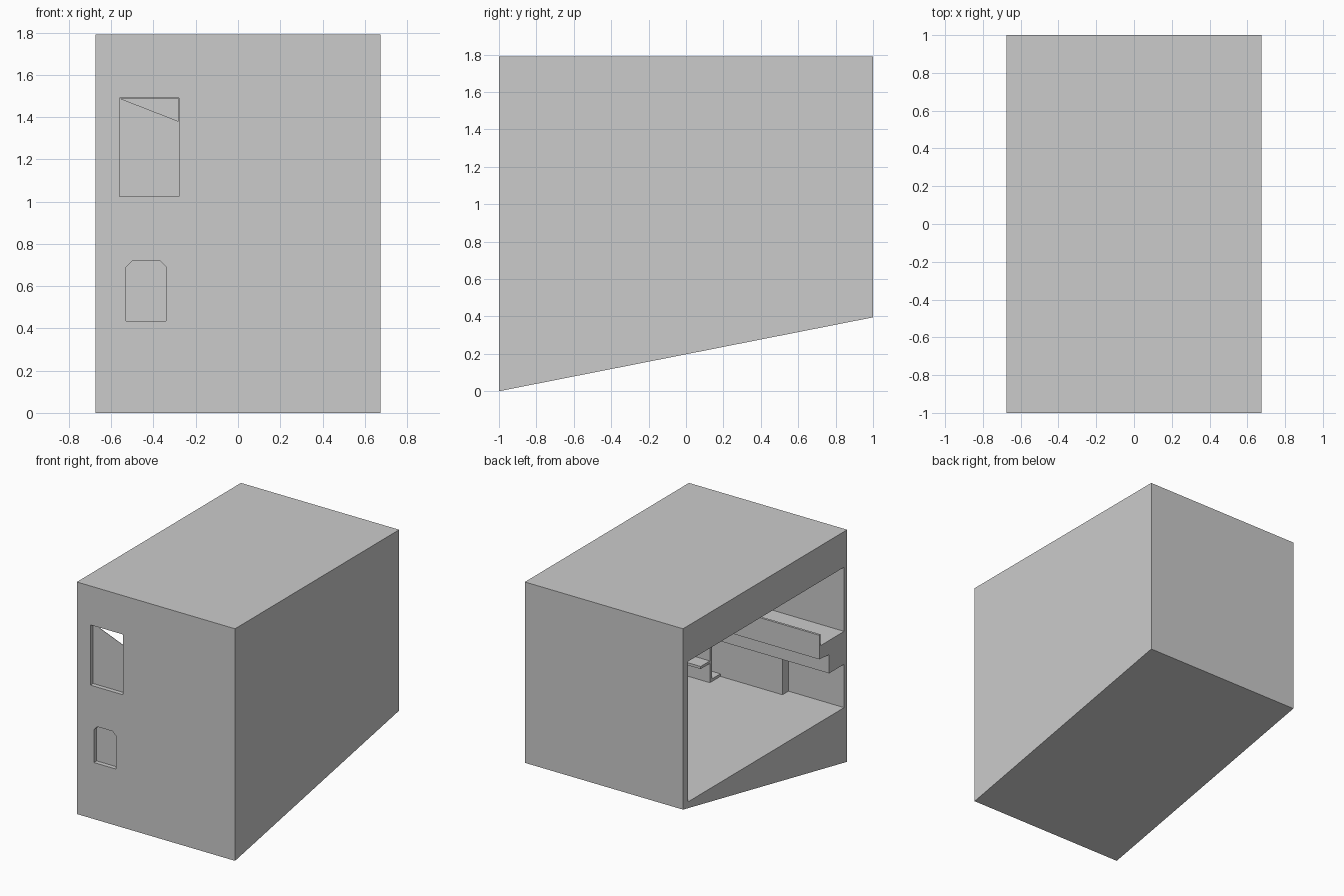
import bpy
import bmesh
from mathutils import Vector

cube = bpy.data.objects.get("Cube")
if cube:
    bpy.data.objects.remove(cube, do_unlink=True)

plaster = bpy.data.materials.new("plain_grey")
plaster.use_nodes = True
GREY = (0.6, 0.6, 0.6, 1)
plaster.diffuse_color = GREY
plaster.node_tree.nodes["Principled BSDF"].inputs["Base Color"].default_value = GREY


def prism(name, profile, axis, start, end):
    """Extrude a 2D profile along x (profile is y, z) or y (profile is x, z)."""
    bm = bmesh.new()
    place = (lambda a, b: (start, a, b)) if axis == "x" else (lambda a, b: (a, start, b))
    face = bm.faces.new([bm.verts.new(place(a, b)) for a, b in profile])
    grown = bmesh.ops.extrude_face_region(bm, geom=[face])["geom"]
    step = end - start
    offset = Vector((step, 0, 0)) if axis == "x" else Vector((0, step, 0))
    bmesh.ops.translate(bm, vec=offset,
                        verts=[g for g in grown if isinstance(g, bmesh.types.BMVert)])
    bmesh.ops.recalc_face_normals(bm, faces=bm.faces)
    mesh = bpy.data.meshes.new(name)
    bm.to_mesh(mesh)
    bm.free()
    mesh.materials.append(plaster)
    obj = bpy.data.objects.new(name, mesh)
    bpy.context.collection.objects.link(obj)
    return obj


def rect(a0, a1, b0, b1):
    return [(a0, b0), (a1, b0), (a1, b1), (a0, b1)]


def carve(target, cutter):
    """Subtract the cutter from the target, then discard the cutter."""
    cutter.hide_render = True
    mod = target.modifiers.new("carve", "BOOLEAN")
    mod.operation = "DIFFERENCE"
    mod.solver = "EXACT"
    mod.object = cutter
    bpy.context.view_layer.objects.active = target
    bpy.ops.object.modifier_apply(modifier=mod.name)
    bpy.data.objects.remove(cutter, do_unlink=True)


SIDE = 0.675          # half width of the building
INNER = 0.64          # inside of the closed side wall
FRONT = -0.963        # inside of the front wall
FLOOR, CEILING = 0.432, 1.515

# Building shell with sloping underside, hollow and open on one side
shell = prism("building_shell", [(-1, 0), (1, 0.395), (1, 1.79), (-1, 1.79)],
              "x", -SIDE, SIDE)
carve(shell, prism("room_cutter", rect(FRONT, 0.94, FLOOR, CEILING),
                   "x", -SIDE - 0.1, INNER))

# Upper window recess, with a three-cornered gap at its top
carve(shell, prism("window_cutter", rect(-0.56, -0.28, 1.025, 1.49),
                   "y", -1.1, FRONT - 0.003))
carve(shell, prism("gap_cutter", [(-0.56, 1.489), (-0.281, 1.38), (-0.281, 1.489)],
                   "y", -1.1, FRONT + 0.05))

# Lower doorway recess with clipped top corners
door = [(-0.53, 0.436), (-0.34, 0.436), (-0.34, 0.69),
        (-0.37, 0.72), (-0.5, 0.72), (-0.53, 0.69)]
carve(shell, prism("door_cutter", door, "y", -1.1, FRONT - 0.003))

# Balcony with parapet
balcony = [(FRONT, 0.766), (-0.78, 0.766), (-0.78, 0.91), (-0.66, 0.92),
           (-0.66, 1.106), (-0.678, 1.106), (-0.678, 1.02), (FRONT, 1.02)]
prism("balcony", balcony, "x", -SIDE, INNER)

# Thickened lobby wall, booth screen and booth step under the balcony
prism("lobby_wall", rect(FRONT, -0.89, FLOOR, 0.766), "x", -0.2, INNER)
prism("booth_screen", rect(-0.787, -0.762, FLOOR, 0.91), "x", 0.33, INNER)
prism("booth_step", rect(-0.89, -0.787, FLOOR, 0.452), "x", 0.33, INNER)

# Counter shelf on the booth screen
prism("counter_shelf", rect(-0.762, -0.65, 0.58, 0.6), "x", 0.33, INNER)
